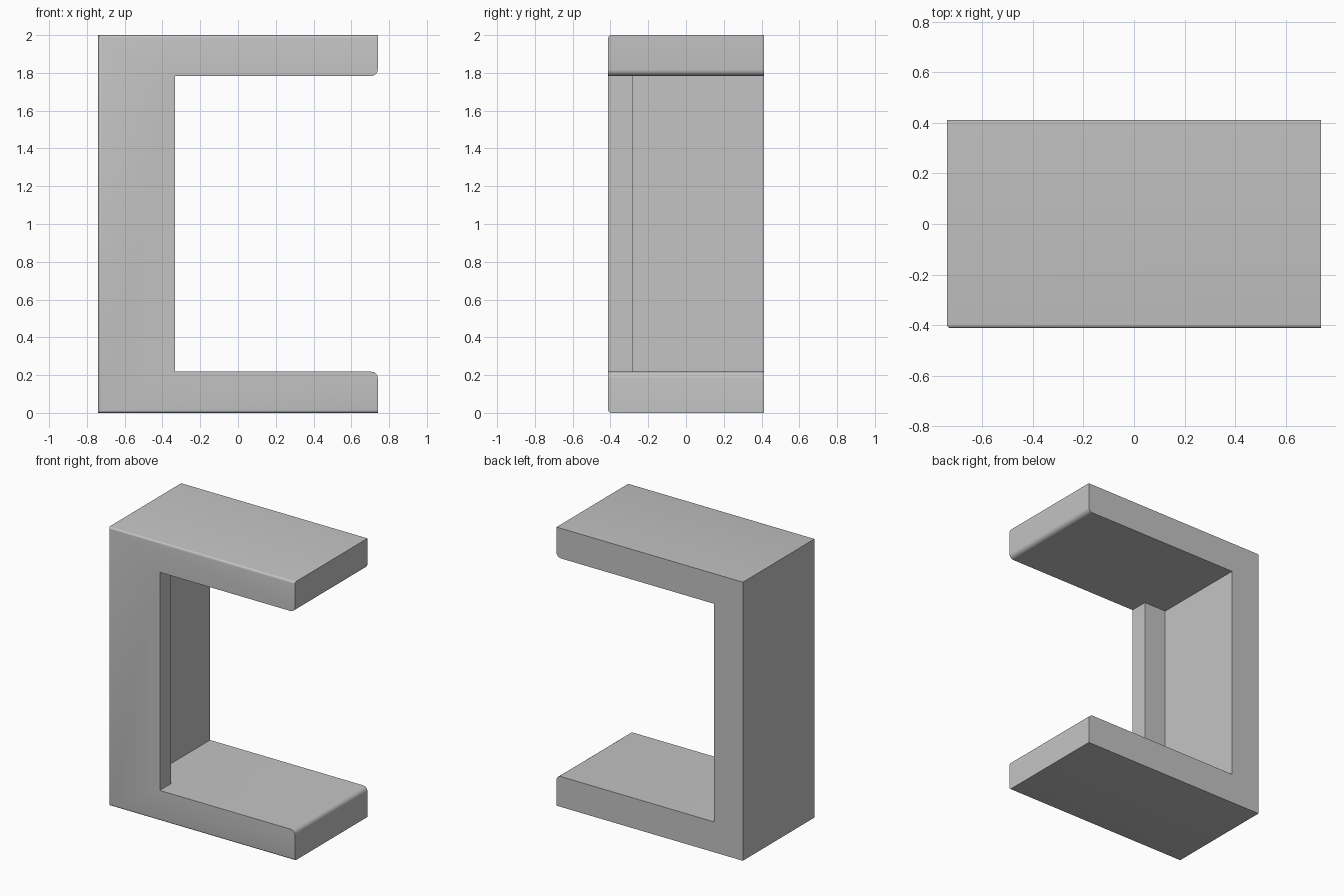
import bpy, bmesh

default = bpy.data.objects.get("Cube")
if default:
    bpy.data.objects.remove(default, do_unlink=True)

X, Y, H = 0.74, 0.412, 2.0        # half width, half depth, height
LOW, HIGH = 0.218, 1.784          # inner faces of the arms
LIP_X, WALL_X, LIP_Y = -0.333, -0.51, -0.283

grey = bpy.data.materials.new("plain grey")
grey.use_nodes = True
colour = (0.55, 0.55, 0.55, 1)
grey.diffuse_color = colour
grey.node_tree.nodes["Principled BSDF"].inputs["Base Color"].default_value = colour


def prism(name, plan, z0, z1):
    """Upright prism from an x, y plan."""
    bm = bmesh.new()
    base = bm.faces.new([bm.verts.new((x, y, z0)) for x, y in plan])
    top = bmesh.ops.extrude_face_region(bm, geom=[base])["geom"]
    verts = [v for v in top if isinstance(v, bmesh.types.BMVert)]
    bmesh.ops.translate(bm, verts=verts, vec=(0, 0, z1 - z0))
    bmesh.ops.recalc_face_normals(bm, faces=bm.faces)
    mesh = bpy.data.meshes.new(name)
    bm.to_mesh(mesh)
    bm.free()
    obj = bpy.data.objects.new(name, mesh)
    bpy.context.collection.objects.link(obj)
    return obj


def round_edges(bm, rule, radius, segments):
    """Bevel every edge whose both ends satisfy the rule."""
    edges = [e for e in bm.edges if rule(*[v.co for v in e.verts])]
    bmesh.ops.bevel(bm, geom=edges, offset=radius, segments=segments,
                    profile=0.5, affect='EDGES', clamp_overlap=True)


def near(a, b):
    return abs(a - b) < 0.001


# C-shaped bracket: a block with a stepped opening that leaves a front lip
bracket = prism("bracket", [(-X, -Y), (X, -Y), (X, Y), (-X, Y)], 0, H)
bracket.data.materials.append(grey)
opening = prism("opening_cutter", [(LIP_X, -1), (1, -1), (1, 1), (WALL_X, 1),
                                   (WALL_X, LIP_Y), (LIP_X, LIP_Y)], LOW, HIGH)
opening.hide_render = True
cut = bracket.modifiers.new("opening", 'BOOLEAN')
cut.operation, cut.solver, cut.object = 'DIFFERENCE', 'EXACT', opening
bpy.ops.object.select_all(action='DESELECT')
bpy.context.view_layer.objects.active = bracket
bracket.select_set(True)
bpy.ops.object.modifier_apply(modifier=cut.name)
bpy.data.objects.remove(opening, do_unlink=True)

bm = bmesh.new()
bm.from_mesh(bracket.data)
# Inner corners of the arm tips
round_edges(bm, lambda a, b: near(a.x, X) and near(b.x, X) and near(a.z, b.z)
            and (near(a.z, LOW) or near(a.z, HIGH)), 0.034, 6)
# Outer front edges: top, bottom and closed side
round_edges(bm, lambda a, b: near(a.y, -Y) and near(b.y, -Y) and
            (near(a.z, 0) and near(b.z, 0) or near(a.z, H) and near(b.z, H)
             or near(a.x, -X) and near(b.x, -X)), 0.015, 4)
bm.to_mesh(bracket.data)
bm.free()
for face in bracket.data.polygons:
    face.material_index = 0
bpy.ops.object.shade_smooth_by_angle(angle=0.6)
